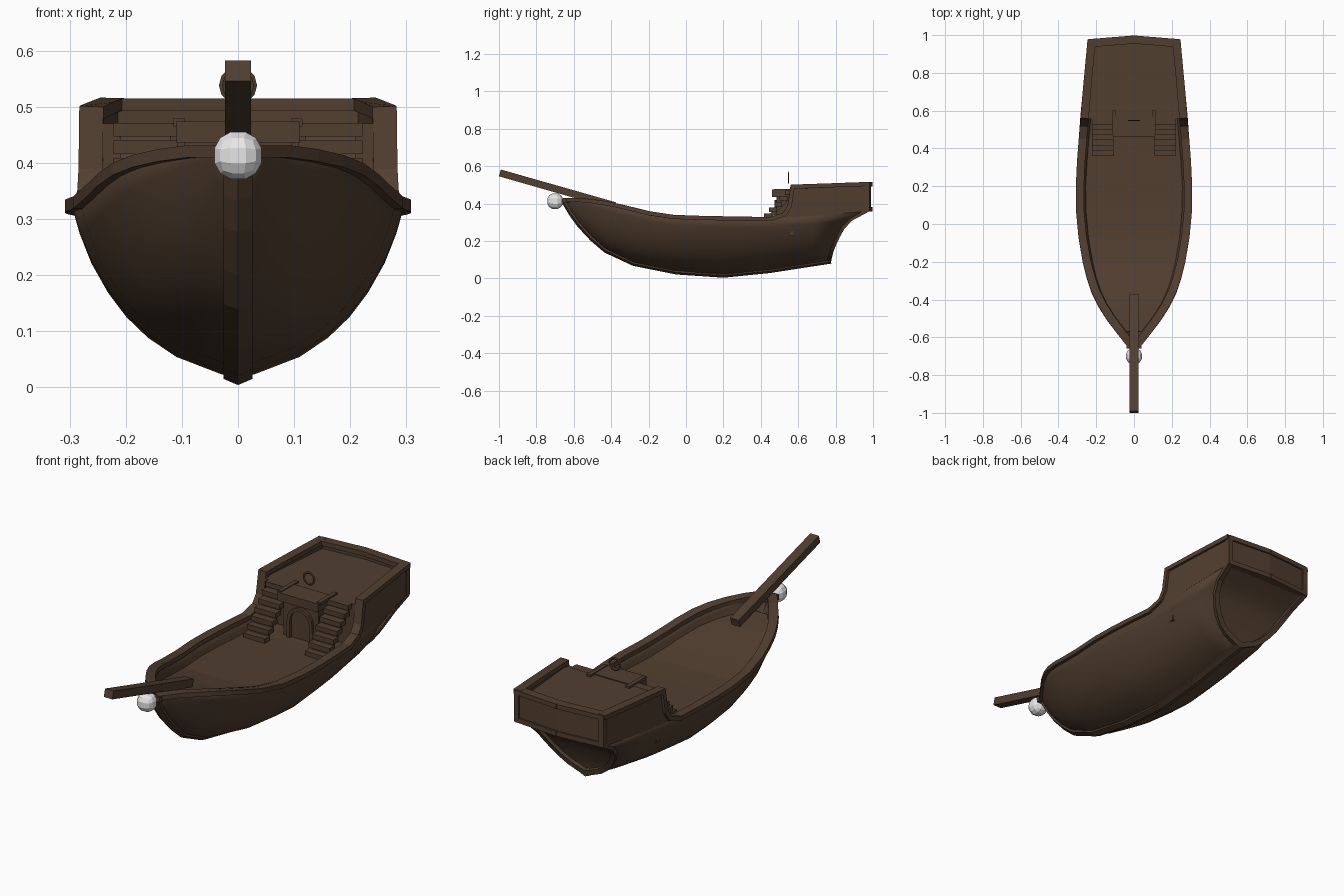
import bpy, bmesh, math
from mathutils import Vector as V

if "Cube" in bpy.data.objects:
    bpy.data.objects.remove(bpy.data.objects["Cube"])


def material(name, rgb):
    m = bpy.data.materials.new(name)
    m.diffuse_color = (*rgb, 1)
    m.use_nodes = True
    m.node_tree.nodes["Principled BSDF"].inputs["Base Color"].default_value = m.diffuse_color
    return m


WOOD = material("dark brown wood", (0.083, 0.049, 0.029))
WHITE = material("off white", (0.8, 0.8, 0.8))


def curve(pts):
    """Piecewise linear function through (t, value) pairs."""
    def f(t):
        if t <= pts[0][0]:
            return pts[0][1]
        for (a, p), (b, q) in zip(pts, pts[1:]):
            if t <= b:
                return p + (q - p) * (t - a) / (b - a)
        return pts[-1][1]
    return f


# Ship lines: keel height, sheer height and half width along y, stern rake along z
keel = curve([(-.65, .395), (-.57, .285), (-.5, .21), (-.43, .15), (-.28, .08),
              (-.05, .034), (.2, .017), (.45, .042), (.77, .092)])
sheer = curve([(-.65, .425), (-.57, .425), (-.46, .413), (-.36, .393), (-.2, .354),
               (-.07, .334), (.1, .328), (.45, .322), (.7, .335), (.97, .36)])
half = curve([(-.65, .02), (-.6, .06), (-.5, .135), (-.42, .185), (-.36, .213), (-.25, .25),
              (-.1, .28), (.08, .297), (.2, .297), (.35, .29), (.56, .272), (.75, .256), (.97, .235)])
stern = curve([(.09, .77), (.14, .78), (.2, .805), (.26, .835), (.3, .865), (.34, .92), (.36, .97)])
upper = curve([(.46, .324), (.52, .345), (.555, .40), (.562, .495), (.97, .51)])
section = [(0, 0), (.1, .02), (.37, .12), (.54, .23), (.67, .35), (.78, .49),
           (.88, .66), (.95, .83), (1, 1)]
width_at = curve([(z, x) for x, z in section])


def add(name, verts, faces, mat=WOOD, mirror=False, fix=False, smooth=False, solid=0):
    me = bpy.data.meshes.new(name)
    me.from_pydata([tuple(v) for v in verts], [], faces)
    if fix:
        bm = bmesh.new()
        bm.from_mesh(me)
        bmesh.ops.recalc_face_normals(bm, faces=bm.faces)
        bm.to_mesh(me)
        bm.free()
    me.materials.append(mat)
    ob = bpy.data.objects.new(name, me)
    bpy.context.collection.objects.link(ob)
    if smooth:
        bpy.ops.object.select_all(action='DESELECT')
        ob.select_set(True)
        bpy.context.view_layer.objects.active = ob
        bpy.ops.object.shade_smooth_by_angle(angle=math.radians(35))
    if solid:
        s = ob.modifiers.new("thickness", 'SOLIDIFY')
        s.thickness, s.offset = solid, -1
    if mirror:
        m = ob.modifiers.new("mirror", 'MIRROR')
        m.use_clip = True
    return ob


def grid(name, rows, **kw):
    """Quad sheet from rows of points."""
    n = len(rows[0])
    faces = [(i * n + j, (i + 1) * n + j, (i + 1) * n + j + 1, i * n + j + 1)
             for i in range(len(rows) - 1) for j in range(n - 1)]
    return add(name, [p for r in rows for p in r], faces, **kw)


def sweep(name, path, profile, ref=(1, 0, 0), **kw):
    """Carry a (side, up) profile along a path with mitred corners."""
    path, ref, verts = [V(p) for p in path], V(ref), []
    n, k = len(profile), len(path)
    for i, p in enumerate(path):
        a = (p - path[i - 1]).normalized() if i else None
        b = (path[i + 1] - p).normalized() if i < k - 1 else None
        a, b = a or b, b or a
        t = (a + b).normalized()
        s = (ref - t * ref.dot(t)).normalized()
        u = s.cross(t) / max(t.dot(a), .6)
        verts += [p + s * x + u * y for x, y in profile]
    faces = [(i * n + j, i * n + (j + 1) % n, (i + 1) * n + (j + 1) % n, (i + 1) * n + j)
             for i in range(k - 1) for j in range(n)]
    faces += [tuple(range(n)), tuple(range((k - 1) * n, k * n))]
    return add(name, verts, faces, fix=True, **kw)


def rect(x0, x1, y0, y1):
    return [(x0, y0), (x1, y0), (x1, y1), (x0, y1)]


def box(name, x, y, z, **kw):
    return sweep(name, [(0, y[0], 0), (0, y[1], 0)], rect(*x, *z), **kw)


# Hull shell, ending in a raked stern
ys = [-.65, -.61, -.57, -.5, -.43, -.36, -.28, -.2, -.07, .08, .2, .33, .45, .56, .68]
rows = [[(half(y) * w, y, keel(y) + (sheer(y) - keel(y)) * f) for w, f in section] for y in ys]
last = []
for w, f in section:
    z = .092 + (.36 - .092) * f
    last.append((.235 * w, stern(z), z))
grid("hull", rows + [last], mirror=True, smooth=True, solid=.022)

# Raised side walls around the stern deck
wall_ys = [.46, .49, .52, .54, .555, .562, .68, .83, .97]
grid("stern_side_wall", [[(half(y), y, sheer(y)), (half(y), y, max(upper(y), sheer(y)))] for y in wall_ys],
     mirror=True, solid=.022)

# Stern face below the overhang
grid("stern_face", [[(0, y - .012, z), (x, y - .012, z)] for x, y, z in last][::-1],
     mirror=True, smooth=True)

# Main deck and raised stern deck
deck = []
for y in ys:
    h = sheer(y) - keel(y)
    if y <= .56 and h > .09:
        deck.append([(half(y) * width_at(1 - .06 / h) - .004, y, sheer(y) - .06), (0, y, sheer(y) - .06)])
grid("main_deck", deck, mirror=True)
grid("stern_deck", [[(half(y) - .01, y, .47), (0, y, .47)] for y in (.555, .75, .972)], mirror=True)
box("bulkhead", (-.245, .245), (.555, .575), (.23, .47))

# Rail along the sheer and up over the stern
rail = [(half(y), y, sheer(y) + .004) for y in ys if y <= .45]
rail += [(half(y), y, upper(y) + .004) for y in (.52, .545, .562, .75, .975)]
sweep("rail", rail, rect(-.032, .011, -.02, .002), mirror=True)
box("bow_rail_cap", (-.04, .04), (-.66, -.6), (.405, .427))

# Keel and stem
stem = [-.655, -.61, -.57, -.5, -.43, -.36, -.28, -.17, -.05, .08, .2, .33, .45, .6, .775]
sweep("keel", [(0, y, keel(y) + (.02 if y < -.65 else 0)) for y in stem],
      [(-.026, .02), (-.026, -.002), (0, -.013), (.026, -.002), (.026, .02)])

# Stern rim, transom and its frame
sweep("stern_rim", last + [(.235, .972, .505)], rect(-.02, .006, -.006, .018), mirror=True)
back = [(0, .985), (.235, .966)]
sweep("transom", [(x, y, .435) for x, y in back], rect(-.075, .075, -.012, .005), ref=(0, 0, 1), mirror=True)
for name, z in (("transom_top_rail", .503), ("transom_bottom_rail", .37)):
    sweep(name, [(x, y, z) for x, y in back], rect(-.011, .012, -.03, .013), ref=(0, 0, 1), mirror=True)
box("transom_corner_post", (.215, .241), (.955, .98), (.362, .512), mirror=True)

# Landing, porch and arched door
box("landing", (-.11, .11), (.46, .57), (.435, .475))
box("landing_curb", (.095, .115), (.47, .6), (.465, .479), mirror=True)
box("porch", (-.095, .095), (.485, .56), (.25, .44))
arch = [(-.06, .48, .255), (-.06, .48, .35)]
arch += [(-.06 * math.cos(a * math.pi / 8), .48, .35 + .06 * math.sin(a * math.pi / 8)) for a in range(1, 8)]
arch += [(.06, .48, .35), (.06, .48, .255)]
sweep("door_frame", arch, rect(-.008, .008, -.008, .008), ref=(0, 1, 0))

# Twin stairs
for i in range(7):
    y, z = .36 + .028 * i, .285 + .031 * i
    box("stair_tread", (.108, .222), (y, y + .042), (z - .024, z), mirror=True)
sweep("stair_stringer", [(.165, .375, .255), (.165, .565, .455)], rect(-.045, .045, -.012, .008), mirror=True)

# Steering wheel ring
bpy.ops.mesh.primitive_torus_add(major_segments=12, minor_segments=4, major_radius=.028,
                                 minor_radius=.006, location=(0, .547, .538), rotation=(math.pi / 2, 0, 0))
ring = bpy.context.object
ring.name = "steering_wheel"
ring.scale = (1, 1, .4)
ring.data.materials.append(WOOD)

# Bowsprit
sweep("bowsprit", [(0, -.995, .564), (0, -.378, .388)], rect(-.023, .023, -.019, .019))

# Faceted ball under the bowsprit
bm = bmesh.new()
bmesh.ops.create_cube(bm, size=1)
bmesh.ops.subdivide_edges(bm, edges=bm.edges[:], cuts=2, use_grid_fill=True)
for v in bm.verts:
    v.co = v.co.normalized() * .046
me = bpy.data.meshes.new("bow_ball")
bm.to_mesh(me)
bm.free()
me.materials.append(WHITE)
ball = bpy.data.objects.new("bow_ball", me)
ball.location = (0, -.7, .413)
bpy.context.collection.objects.link(ball)
